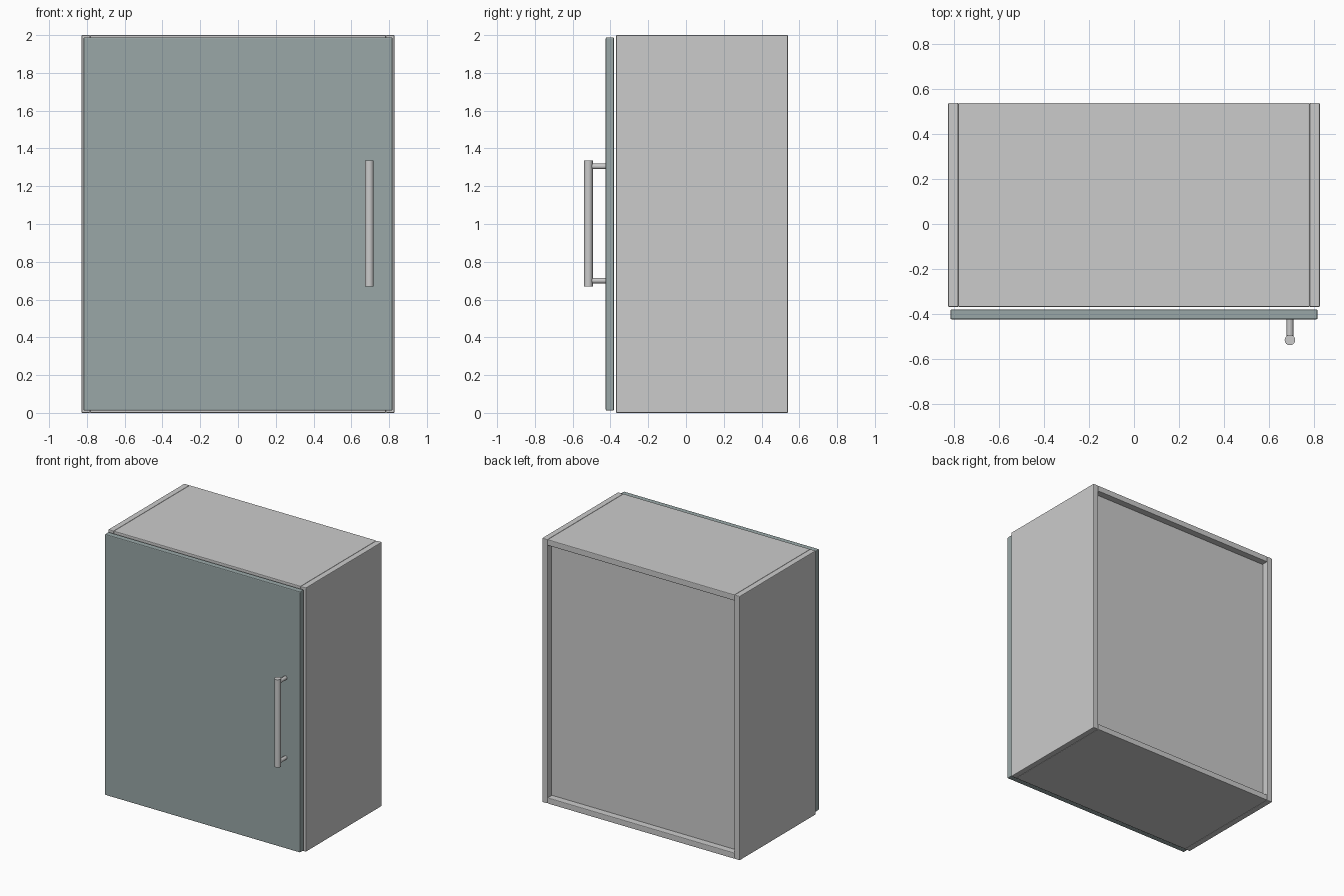
import bpy
from mathutils import Vector

if "Cube" in bpy.data.objects:
    bpy.data.objects.remove(bpy.data.objects["Cube"])


def material(name, color):
    m = bpy.data.materials.new(name)
    m.diffuse_color = color
    m.use_nodes = True
    m.node_tree.nodes["Principled BSDF"].inputs["Base Color"].default_value = m.diffuse_color
    return m


door_paint = material("door_paint", (0.32, 0.39, 0.39, 1))


def panel(name, lo, hi, bevel=0.005, mat=None):
    """Board between two corners with softly eased edges."""
    lo, hi = Vector(lo), Vector(hi)
    bpy.ops.mesh.primitive_cube_add(size=1, location=(lo + hi) / 2)
    ob = bpy.context.object
    ob.name = name
    ob.scale = hi - lo
    bpy.ops.object.transform_apply(location=False, rotation=False, scale=True)
    if bevel:
        mod = ob.modifiers.new("eased_edges", 'BEVEL')
        mod.width = bevel
        mod.segments = 2
    if mat:
        ob.data.materials.append(mat)
    return ob


def rod(name, start, end, radius, sides=16):
    """Round bar between two points."""
    start, end = Vector(start), Vector(end)
    axis = end - start
    bpy.ops.mesh.primitive_cylinder_add(
        vertices=sides, radius=radius, depth=axis.length,
        location=(start + end) / 2,
        rotation=axis.to_track_quat('Z', 'Y').to_euler())
    ob = bpy.context.object
    ob.name = name
    bpy.ops.object.shade_smooth_by_angle()
    return ob


W, H, T = 0.828, 2.0, 0.045        # half width, height, board thickness
FRONT, BACK = -0.37, 0.54          # carcass depth
IN = W - T                         # inner half width

# Carcass sides
for side, s in (("left", -1), ("right", 1)):
    a, b = sorted((s * IN, s * W))
    panel(side + "_side", (a, FRONT, 0), (b, BACK, H))

# Carcass top and bottom, fitted between the sides
panel("bottom_board", (-IN, FRONT, 0), (IN, BACK, T))
panel("top_board", (-IN, FRONT, H - T), (IN, BACK, H))

# Recessed back panel
panel("back_panel", (-IN, 0.47, T), (IN, 0.49, H - T), bevel=0)

# Overlay door with a thin gap in front of the carcass
DOOR_FACE = -0.425
panel("door", (-0.818, DOOR_FACE, 0.012), (0.818, -0.381, 1.988),
      bevel=0.006, mat=door_paint)

# Bar handle on two posts
HX, HY = 0.695, -0.517
rod("handle_bar", (HX, HY, 0.67), (HX, HY, 1.335), 0.0235)
for place, z in (("lower", 0.7), ("upper", 1.305)):
    rod(place + "_handle_post", (HX, HY, z), (HX, DOOR_FACE + 0.01, z), 0.015, 12)
